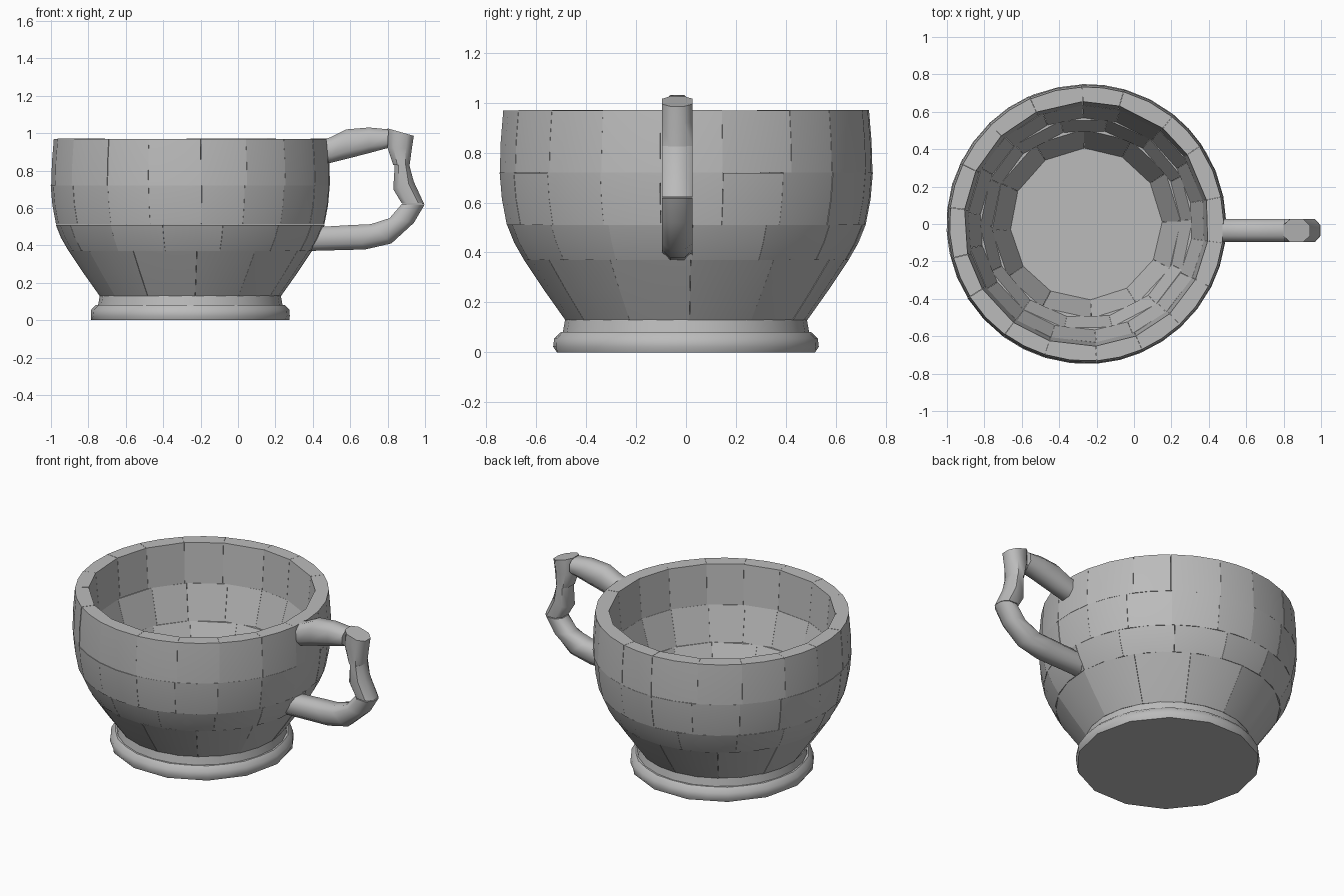
import bpy, bmesh, math, random
from mathutils import Vector

random.seed(4)
cube = bpy.data.objects.get("Cube")
if cube:
    bpy.data.objects.remove(cube)

CX = -0.255  # axis of the bowl

stone = bpy.data.materials.new("grey stone")
stone.use_nodes = True
stone.diffuse_color = (0.5, 0.5, 0.5, 1)
stone.node_tree.nodes["Principled BSDF"].inputs["Base Color"].default_value = (0.5, 0.5, 0.5, 1)

# (height, radius) of the bowl's outside and inside
OUTER = [(0.13, 0.485), (0.25, 0.57), (0.37, 0.65), (0.44, 0.69), (0.51, 0.718),
         (0.615, 0.738), (0.72, 0.747), (0.85, 0.743), (0.97, 0.733)]
INNER = [(0.13, 0.405), (0.37, 0.505), (0.51, 0.568), (0.72, 0.635), (0.97, 0.655)]


def radius(profile, z):
    for (z0, r0), (z1, r1) in zip(profile, profile[1:]):
        if z <= z1:
            return r0 + (r1 - r0) * (z - z0) / (z1 - z0)
    return profile[-1][1]


def polar(r, a, z):
    return Vector((CX + r * math.cos(a), r * math.sin(a), z))


def finish(name, bm, angle):
    bmesh.ops.recalc_face_normals(bm, faces=bm.faces)
    mesh = bpy.data.meshes.new(name)
    bm.to_mesh(mesh)
    bm.free()
    mesh.materials.append(stone)
    obj = bpy.data.objects.new(name, mesh)
    bpy.context.collection.objects.link(obj)
    bpy.ops.object.select_all(action="DESELECT")
    obj.select_set(True)
    bpy.context.view_layer.objects.active = obj
    bpy.ops.object.shade_smooth_by_angle(angle=math.radians(angle))


def add_block(bm, a0, a1, z0, z1, push):
    """One wall block: curved outside, flat inside."""
    out, inn = {}, {}
    for j in range(3):
        z = z0 + (z1 - z0) * j / 2
        ri = radius(INNER, z)
        p0, p1 = polar(ri, a0, z), polar(ri, a1, z)
        for i in range(3):
            a = a0 + (a1 - a0) * i / 2
            out[i, j] = bm.verts.new(polar(radius(OUTER, z) + push, a, z))
            inn[i, j] = bm.verts.new(p0.lerp(p1, i / 2))
    for side in (out, inn):
        for i in range(2):
            for j in range(2):
                bm.faces.new([side[i, j], side[i + 1, j], side[i + 1, j + 1], side[i, j + 1]])
    border = [(0, 0), (1, 0), (2, 0), (2, 1), (2, 2), (1, 2), (0, 2), (0, 1)]
    for a, b in zip(border, border[1:] + border[:1]):
        bm.faces.new([out[a], out[b], inn[b], inn[a]])


def add_course(name, z0, z1, count, phase):
    """A ring of blocks with slightly uneven joints."""
    bm = bmesh.new()
    step = math.tau / count
    cuts = [math.radians(phase) + step * k + random.uniform(-0.03, 0.03) for k in range(count)]
    cuts.append(cuts[0] + math.tau)
    for a0, a1 in zip(cuts, cuts[1:]):
        gap = random.uniform(0.0003, 0.0015)
        add_block(bm, a0 + gap, a1 - gap, z0, z1 - random.uniform(0, 0.001),
                  random.uniform(-0.002, 0.002))
    finish(name, bm, 25)


add_course("lower_wall_blocks", 0.13, 0.37, 12, -27)
add_course("waist_blocks", 0.37, 0.51, 14, -24)
add_course("middle_wall_blocks", 0.51, 0.72, 18, -7)
add_course("rim_blocks", 0.72, 0.97, 18, -7)


def add_turned(name, rows, sides, angle):
    """Stacked rings, capped at both ends; rows are (height, radius, radius of every other point)."""
    bm = bmesh.new()
    rings = []
    for z, even, odd in rows:
        rings.append([bm.verts.new(polar(odd if k % 2 else even, math.tau * k / sides, z))
                      for k in range(sides)])
    for low, high in zip(rings, rings[1:]):
        for k in range(sides):
            n = (k + 1) % sides
            bm.faces.new([low[k], low[n], high[n], high[k]])
    bm.faces.new(rings[0])
    bm.faces.new(rings[-1])
    finish(name, bm, angle)


# Foot with a coarse flat underside, and the neck whose top is the floor inside
CHORD = 0.53 * math.cos(math.tau / 28)
add_turned("foot_ring", [(0, 0.53, CHORD), (0.022, 0.532, 0.532), (0.055, 0.53, 0.528),
                         (0.082, 0.505, 0.5)], 28, 45)
add_turned("neck_and_floor", [(0.07, 0.495, 0.495), (0.132, 0.484, 0.484)], 24, 30)


def add_handle_piece(name, sections, depth=0.062):
    """Eight-sided bar lofted through (outer x, z, inner x, z) sections."""
    bm = bmesh.new()
    rings = []
    for ox, oz, ix, iz in sections:
        outer, inner = Vector((ox, -0.035, oz)), Vector((ix, -0.035, iz))
        mid, half = (outer + inner) / 2, (outer - inner) / 2
        ring = []
        for u, v in ((1, .45), (.5, 1), (-.5, 1), (-1, .5), (-1, -.5), (-.5, -1), (.5, -1), (1, -.45)):
            ring.append(bm.verts.new(mid + half * u + Vector((0, depth * v, 0))))
        rings.append(ring)
    for a, b in zip(rings, rings[1:]):
        for k in range(8):
            n = (k + 1) % 8
            bm.faces.new([a[k], a[n], b[n], b[k]])
    bm.faces.new(rings[0])
    bm.faces.new(rings[-1])
    finish(name, bm, 50)


add_handle_piece("handle_upper_arm", [(0.43, 0.955, 0.43, 0.83), (0.50, 0.98, 0.50, 0.842),
                                      (0.58, 1.02, 0.58, 0.862), (0.70, 1.03, 0.70, 0.893),
                                      (0.805, 1.02, 0.80, 0.92)])
add_handle_piece("handle_corner", [(0.94, 0.985, 0.80, 1.025), (0.93, 0.92, 0.80, 0.92),
                                   (0.917, 0.825, 0.83, 0.83)])
add_handle_piece("handle_grip", [(0.917, 0.825, 0.838, 0.83), (0.94, 0.74, 0.83, 0.70),
                                 (0.995, 0.622, 0.875, 0.625)])
add_handle_piece("handle_lower_arm", [(0.998, 0.618, 0.875, 0.62), (0.94, 0.52, 0.81, 0.545),
                                      (0.82, 0.41, 0.71, 0.513), (0.68, 0.378, 0.60, 0.508),
                                      (0.38, 0.37, 0.38, 0.495)])
